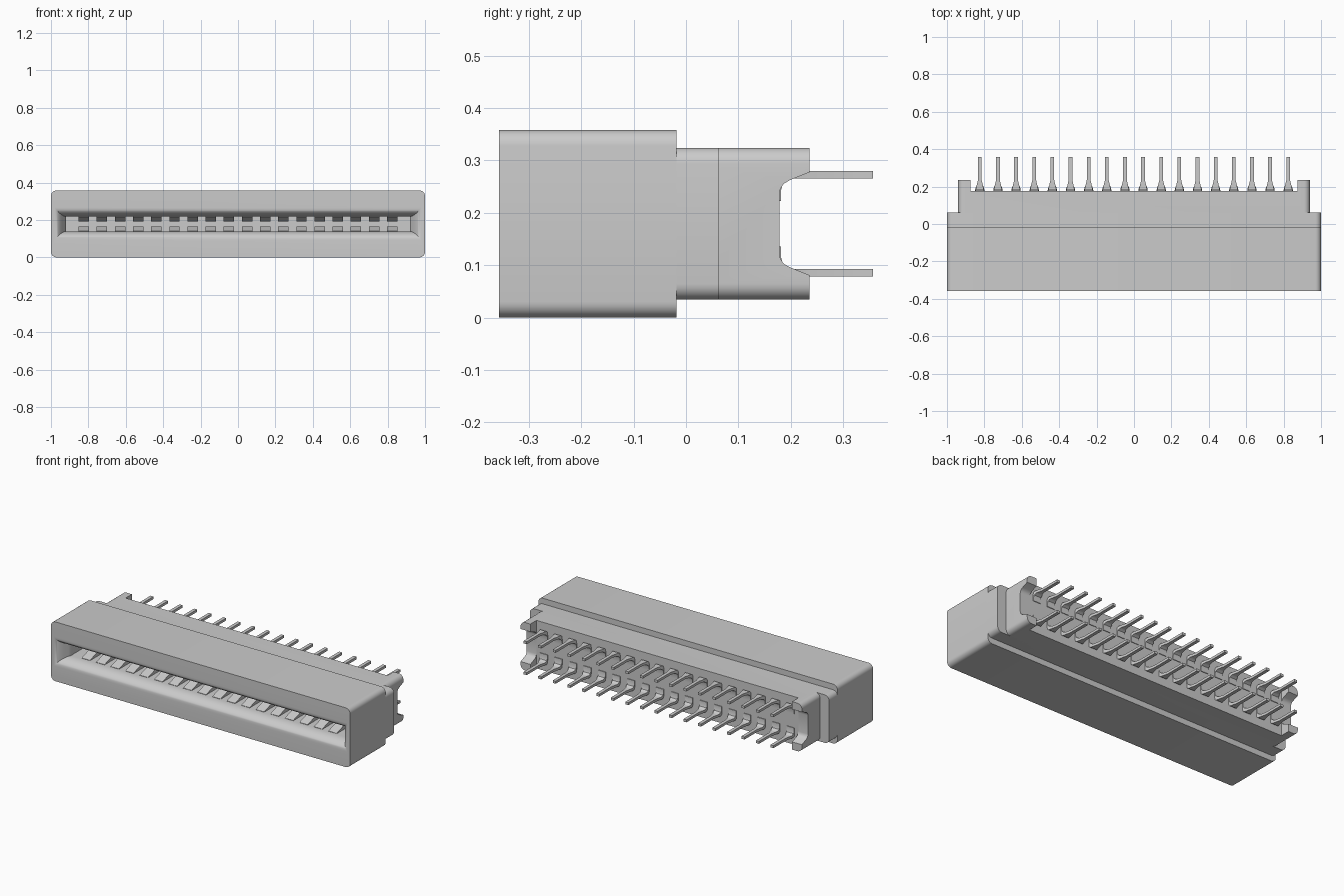
import bpy, bmesh, math

cube = bpy.data.objects.get("Cube")
if cube:
    bpy.data.objects.remove(cube, do_unlink=True)

MID = 0.179          # mid height, the plane of symmetry
PITCH = 0.097
COUNT = 18

grey = bpy.data.materials.new("light grey")
grey.use_nodes = True
colour = (0.6, 0.6, 0.6, 1)
grey.diffuse_color = colour
grey.node_tree.nodes["Principled BSDF"].inputs["Base Color"].default_value = colour


def finish(name, bm):
    bmesh.ops.recalc_face_normals(bm, faces=bm.faces)
    mesh = bpy.data.meshes.new(name)
    bm.to_mesh(mesh)
    bm.free()
    ob = bpy.data.objects.new(name, mesh)
    bpy.context.collection.objects.link(ob)
    mesh.materials.append(grey)
    return ob


def loft(bm, rings):
    """Skin a list of closed rings and cap both ends."""
    loops = [[bm.verts.new(p) for p in ring] for ring in rings]
    for a, b in zip(loops, loops[1:]):
        n = len(a)
        for i in range(n):
            bm.faces.new((a[i], a[(i + 1) % n], b[(i + 1) % n], b[i]))
    bm.faces.new(loops[0])
    bm.faces.new(loops[-1])


def rect(w, h, y):
    return [(-w, y, MID - h), (w, y, MID - h), (w, y, MID + h), (-w, y, MID + h)]


def rounded_bar(name, w, h, y0, y1, r):
    """Box whose edges along y are rounded."""
    bm = bmesh.new()
    loft(bm, [rect(w, h, y0), rect(w, h, y1)])
    edges = [e for e in bm.edges if abs(e.verts[0].co.y - e.verts[1].co.y) > 1e-4]
    bmesh.ops.bevel(bm, geom=edges, offset=r, segments=6, profile=0.5, affect='EDGES')
    return finish(name, bm)


def prism(bm, profile, x0, x1):
    """Extrude a (y, z) profile along x."""
    loft(bm, [[(x, y, z) for y, z in profile] for x in (x0, x1)])


def cut(ob, cutter):
    cutter.hide_render = True
    mod = ob.modifiers.new("cut", 'BOOLEAN')
    mod.operation, mod.solver, mod.object = 'DIFFERENCE', 'EXACT', cutter
    bpy.context.view_layer.objects.active = ob
    bpy.ops.object.modifier_apply(modifier=mod.name)
    bpy.data.objects.remove(cutter, do_unlink=True)


def smooth(ob):
    bpy.ops.object.select_all(action='DESELECT')
    ob.select_set(True)
    bpy.context.view_layer.objects.active = ob
    bpy.ops.object.shade_smooth_by_angle(angle=math.radians(32))


# Housing blocks
shell = rounded_bar("front_shell", 1.0, 0.179, -0.357, -0.018, 0.03)
flange = rounded_bar("middle_flange", 1.0, 0.145, -0.03, 0.062, 0.03)
back = rounded_bar("back_block", 0.94, 0.145, 0.03, 0.236, 0.03)

# Front slot with a bullnose lip and slanted ends
rings = [rect(0.98, 0.088, -0.38)]
for i in range(11):
    t = 1 - math.cos(i / 10 * math.pi / 2)
    h = 0.04 + 0.048 * (1 - math.sqrt(max(0, 1 - (1 - t) ** 2)))
    rings.append(rect(0.98 - 0.06 * t, 0.088 if i == 0 else h, -0.357 + 0.075 * t))
# the quarter curve runs from the front face inwards
rings = rings[:1] + [rect(0.98 - 0.06 * t, 0.04 + 0.048 * (1 - math.sin(t * math.pi / 2)),
                          -0.357 + 0.075 * (1 - math.cos(t * math.pi / 2)))
                     for t in [i / 10 for i in range(11)]]
rings.append(rect(0.92, 0.04, -0.06))
bm = bmesh.new()
loft(bm, rings)
cut(shell, finish("slot_cutter", bm))

# Rear recess between the ears
bm = bmesh.new()
loft(bm, [rect(0.875, 0.3, 0.177), rect(0.875, 0.3, 0.4)])
cut(back, finish("recess_cutter", bm))

# Curved opening that leaves an upper and a lower hook on each ear
half = [(0.178, 0.056), (0.180, 0.066), (0.186, 0.076), (0.198, 0.083), (0.25, 0.104)]
window = [(y, MID + z) for y, z in half] + [(y, MID - z) for y, z in reversed(half)]
bm = bmesh.new()
prism(bm, window, -1.1, 1.1)
cut(back, finish("ear_cutter", bm))

for ob in (shell, flange, back):
    smooth(ob)

# Terminal pins: bent foot against the rear face, tapering to a narrow tail
# stations: outer (y, z), inner (y, z), half width
stations = [((0.170, 0.043), (0.181, 0.043), 0.025),
            ((0.170, 0.066), (0.181, 0.063), 0.025),
            ((0.172, 0.092), (0.185, 0.076), 0.024),
            ((0.186, 0.101), (0.197, 0.084), 0.021),
            ((0.205, 0.101), (0.205, 0.086), 0.017),
            ((0.235, 0.101), (0.235, 0.086), 0.010),
            ((0.357, 0.101), (0.357, 0.086), 0.010)]
# Spring contacts: sloped blades inside the slot
blade = [(-0.275, 0.045), (-0.275, 0.038), (-0.20, 0.014), (-0.17, 0.014),
         (-0.06, 0.03), (-0.06, 0.045)]

for label, side in (("upper", 1), ("lower", -1)):
    pins, contacts = bmesh.new(), bmesh.new()
    for i in range(COUNT):
        x = (i - (COUNT - 1) / 2) * PITCH
        loft(pins, [[(x - w, o[0], MID + side * o[1]), (x + w, o[0], MID + side * o[1]),
                     (x + w, n[0], MID + side * n[1]), (x - w, n[0], MID + side * n[1])]
                    for o, n, w in stations])
        prism(contacts, [(y, MID + side * z) for y, z in blade], x - 0.028, x + 0.028)
    smooth(finish(label + "_pins", pins))
    finish(label + "_contacts", contacts)
